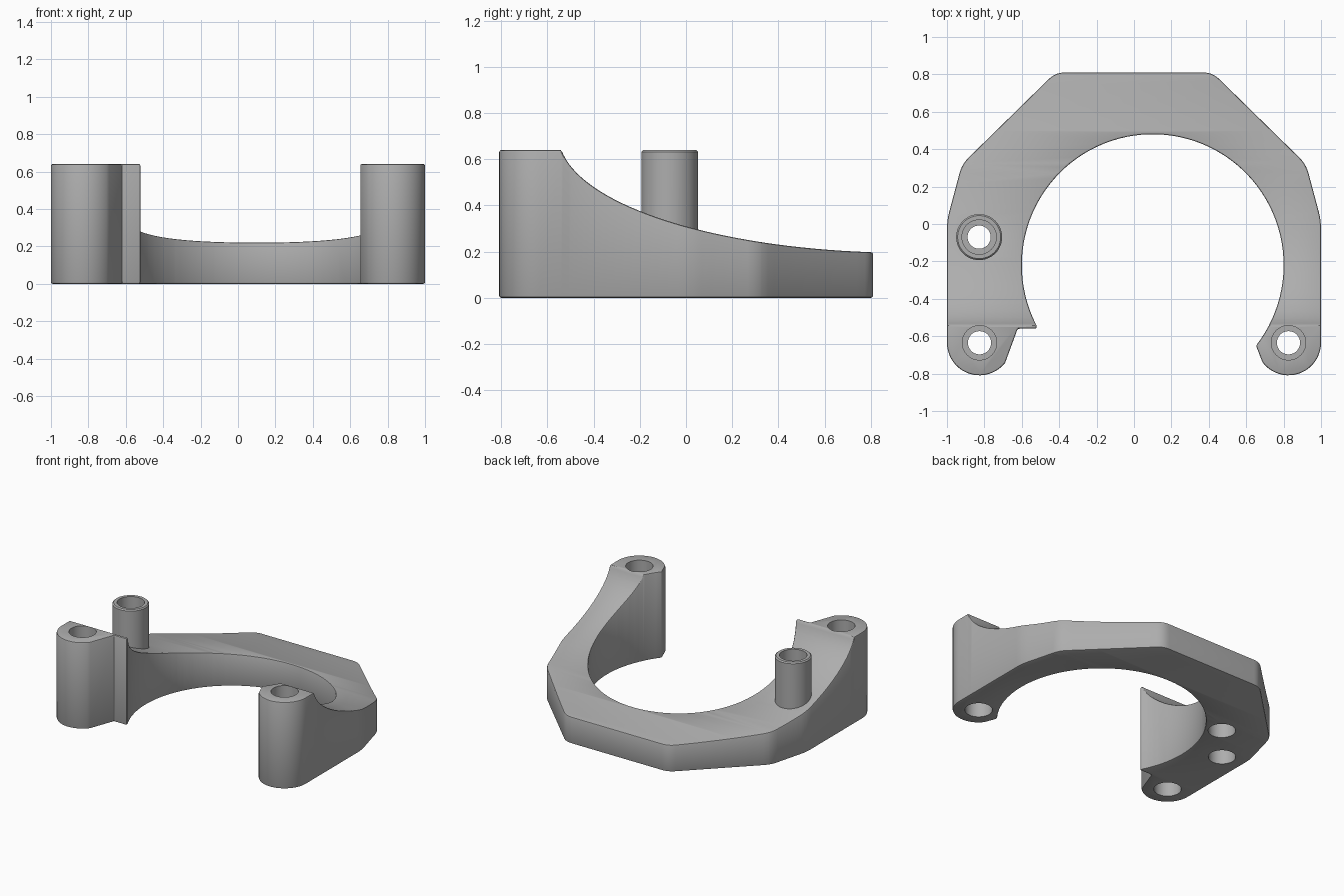
import bpy, bmesh, math
from mathutils import Vector

cube = bpy.data.objects.get("Cube")
if cube:
    bpy.data.objects.remove(cube)

grey = bpy.data.materials.new("plain grey")
grey.use_nodes = True
colour = (0.42, 0.42, 0.42, 1)
grey.diffuse_color = colour
grey.node_tree.nodes["Principled BSDF"].inputs["Base Color"].default_value = colour

HEIGHT, STEP_Y = 0.64, -0.54
BORE, BORE_R = Vector((0.10, -0.22)), 0.70
BOSS_X, BOSS_Y, BOSS_R = 0.826, -0.635, 0.174


def new_object(name, bm):
    bmesh.ops.recalc_face_normals(bm, faces=bm.faces)
    mesh = bpy.data.meshes.new(name)
    bm.to_mesh(mesh)
    bm.free()
    mesh.materials.append(grey)
    obj = bpy.data.objects.new(name, mesh)
    bpy.context.collection.objects.link(obj)
    return obj


def arc(centre, radius, start, end, count):
    angles = [math.radians(start + (end - start) * i / count) for i in range(count + 1)]
    return [(centre[0] + radius * math.cos(a), centre[1] + radius * math.sin(a)) for a in angles]


def rounded(before, corner, after, size=0.05, count=5):
    b, c, a = Vector(before), Vector(corner), Vector(after)
    p, q = c + (b - c).normalized() * size, c + (a - c).normalized() * size
    ts = [i / count for i in range(count + 1)]
    return [tuple(p * (1 - t) ** 2 + c * 2 * t * (1 - t) + q * t * t) for t in ts]


def lathe(name, x, y, profile, sides=48):
    # Stack of rings given as (radius, z), closed at both ends
    bm = bmesh.new()
    rings = [[bm.verts.new((*p, z)) for p in arc((x, y), r, 0, 360, sides)[:-1]] for r, z in profile]
    for low, high in zip(rings, rings[1:]):
        for i in range(sides):
            j = (i + 1) % sides
            bm.faces.new((low[i], low[j], high[j], high[i]))
    bm.faces.new(rings[0][::-1])
    bm.faces.new(rings[-1])
    return new_object(name, bm)


def apply_modifier(obj, kind, **settings):
    mod = obj.modifiers.new(kind, kind)
    for key, value in settings.items():
        setattr(mod, key, value)
    bpy.context.view_layer.objects.active = obj
    bpy.ops.object.modifier_apply(modifier=mod.name)


def combine(obj, other, operation):
    apply_modifier(obj, "BOOLEAN", object=other, operation=operation, solver="EXACT")
    bpy.data.objects.remove(other)


def top_height(y):
    # Elliptical sweep from the tall bosses down to the back
    if y <= STEP_Y + 1e-5:
        return HEIGHT
    u = (0.95 - y) / 1.5
    return min(HEIGHT, 0.70 - 0.505 * math.sqrt(max(0, 1 - u * u)))


# Plan outline: bore, right boss, faceted back, left boss and lip
def bore_angle(x, y):
    return math.degrees(math.atan2(y - BORE.y, x - BORE.x))


corners = [(1, -0.3), (1, 0.02), (0.92, 0.32), (0.42, 0.81)]
corners += [(-x, y) for x, y in reversed(corners)]
outline = arc(BORE, BORE_R, bore_angle(-0.522, -0.54) + 360, bore_angle(0.652, -0.65), 72)
outline += arc((BOSS_X, BOSS_Y), BOSS_R, -143, 0, 20)
for before, corner, after in zip(corners, corners[1:], corners[2:]):
    outline += rounded(before, corner, after)
outline += arc((-BOSS_X, BOSS_Y), BOSS_R, 180, 322, 20)
outline += [(-0.622, -0.56), (-0.52, -0.56)]

# Body: extrude, slice across y, then shape the top
bm = bmesh.new()
floor = bm.faces.new([bm.verts.new((x, y, 0)) for x, y in outline])
raised = bmesh.ops.extrude_face_region(bm, geom=[floor])["geom"]
for v in raised:
    if isinstance(v, bmesh.types.BMVert):
        v.co.z = HEIGHT
start = math.acos((0.95 - STEP_Y) / 1.5)
end = math.acos(0.1)
for i in range(33):
    y = 0.95 - 1.5 * math.cos(start + (end - start) * i / 33)
    bmesh.ops.bisect_plane(bm, geom=bm.verts[:] + bm.edges[:] + bm.faces[:],
                           plane_co=(0, y, 0), plane_no=(0, 1, 0), dist=1e-5)
for v in bm.verts:
    if v.co.z > HEIGHT / 2:
        v.co.z = top_height(v.co.y)
body = new_object("bracket_body", bm)
apply_modifier(body, "BEVEL", width=0.009, segments=2, limit_method="ANGLE",
               angle_limit=math.radians(28), use_clamp_overlap=False)

# Tall post on the right arm
POST_X, POST_Y = -0.828, -0.07
post = lathe("post", POST_X, POST_Y,
             [(0.123, 0.15), (0.123, HEIGHT - 0.008), (0.115, HEIGHT)])
combine(body, post, "UNION")

# Through holes, wider at both ends
for x, y in ((BOSS_X, BOSS_Y), (-BOSS_X, BOSS_Y), (POST_X, POST_Y)):
    cutter = lathe("hole_cutter", x, y, [(0.092, -0.1), (0.092, 0.14), (0.062, 0.14),
                                         (0.062, 0.48), (0.092, 0.48), (0.092, 0.8)])
    combine(body, cutter, "DIFFERENCE")

# Blind hole underneath
combine(body, lathe("blind_cutter", -0.60, 0.20, [(0.092, -0.1), (0.092, 0.14)]), "DIFFERENCE")

for obj in bpy.context.selected_objects:
    obj.select_set(False)
body.select_set(True)
bpy.context.view_layer.objects.active = body
bpy.ops.object.shade_smooth_by_angle(angle=math.radians(25))
